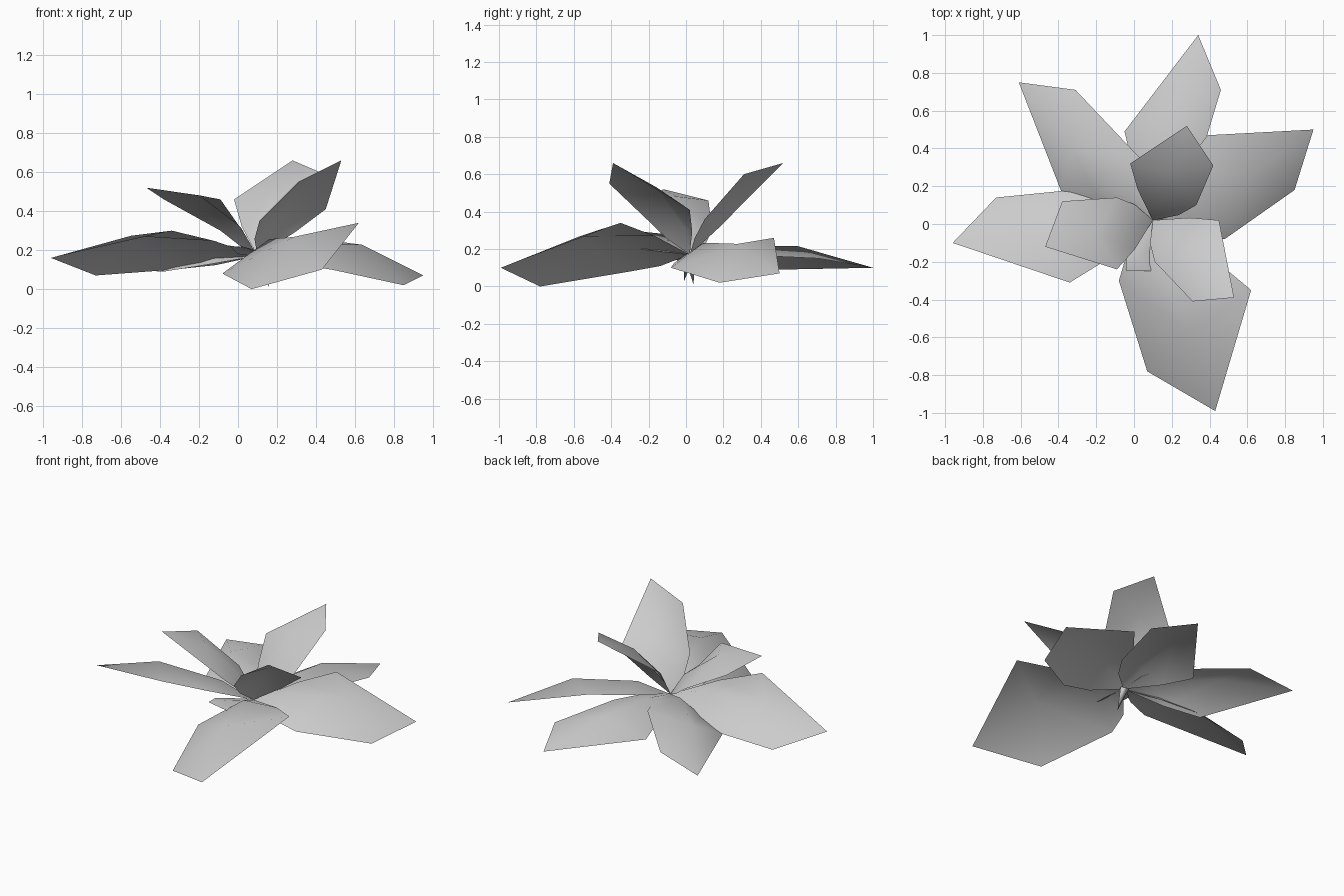
import bpy
import bmesh
from mathutils import Vector

cube = bpy.data.objects.get("Cube")
if cube:
    bpy.data.objects.remove(cube, do_unlink=True)

# One pale grey for the whole plant
grey = bpy.data.materials.new("pale_grey")
grey.use_nodes = True
colour = (0.6, 0.6, 0.6, 1.0)
grey.diffuse_color = colour
grey.node_tree.nodes["Principled BSDF"].inputs["Base Color"].default_value = colour

CROWN = Vector((0.10, 0.02, 0.17))


def make_object(name, points, faces):
    """Build a smooth shaded sheet from a few corner points."""
    bm = bmesh.new()
    verts = [bm.verts.new(p) for p in points]
    for face in faces:
        bm.faces.new([verts[i] for i in face]).smooth = True
    mesh = bpy.data.meshes.new(name)
    bm.to_mesh(mesh)
    bm.free()
    mesh.materials.append(grey)
    obj = bpy.data.objects.new(name, mesh)
    bpy.context.collection.objects.link(obj)
    return obj


def leaf(name, tip, shoulder, left, right):
    """Arched leaf: narrow at the crown, wide in the middle, slanted tip."""
    tip, shoulder, left, right = map(Vector, (tip, shoulder, left, right))
    middle = (left + right) / 2
    along = tip - middle
    arch = along.cross(left - right).normalized() * along.length * 0.15
    ridge = middle.lerp(tip, 0.33) + arch
    # Neck row halfway between the wide part and the crown
    neck_left = left.lerp(CROWN, 0.5) + (left - right) * 0.06
    neck_right = right.lerp(CROWN, 0.5) - (left - right) * 0.06
    neck_ridge = middle.lerp(CROWN, 0.5) + arch * 0.7
    points = [CROWN, neck_left, neck_ridge, neck_right,
              left, ridge, right, tip, shoulder]
    faces = [(0, 3, 2), (0, 2, 1), (1, 2, 5, 4), (2, 3, 6, 5),
             (4, 5, 7), (5, 8, 7), (5, 6, 8)]
    make_object(name, points, faces)


def root_spike(name, tip):
    """Thin three sided spike hanging from the crown."""
    around = [CROWN + Vector(d) for d in
              ((0.03, 0.01, 0), (-0.02, 0.03, 0), (-0.01, -0.03, 0))]
    make_object(name, around + [Vector(tip)],
                [(1, 0, 3), (2, 1, 3), (0, 2, 3)])


# Spreading outer leaves: tip, shoulder, left side, right side
leaf("outer_leaf_front", (.43, -.99, .10), (.07, -.78, 0),
     (.62, -.35, .34), (-.08, -.30, .08))
leaf("outer_leaf_left", (.95, .50, .07), (.85, .18, .02),
     (.39, .47, .26), (.48, -.08, .10))
leaf("outer_leaf_back", (.34, 1.0, .10), (.46, .71, .15),
     (-.05, .49, .09), (.33, .28, .17))
leaf("outer_leaf_back_right", (-.61, .75, .10), (-.31, .71, .16),
     (-.38, .16, .09), (.05, .33, .19))
leaf("outer_leaf_right", (-.96, -.10, .16), (-.73, .14, .07),
     (-.34, -.31, .30), (-.33, .18, .10))

# Raised inner leaves
leaf("inner_leaf_right", (-.47, -.12, .52), (-.38, .12, .46),
     (-.09, -.24, .46), (-.09, .14, .30))
leaf("inner_leaf_front", (.53, -.39, .66), (.31, -.41, .55),
     (.45, .02, .41), (.11, -.20, .35))
leaf("inner_leaf_back", (.28, .52, .66), (.42, .31, .60),
     (-.02, .32, .46), (.33, .10, .36))

# Small leaf and root spikes at the crown
leaf("small_leaf", (-.04, -.25, .22), (-.04, -.18, .22),
     (.09, -.25, .20), (0, -.05, .18))
root_spike("root_spike_long", (.16, .04, .01))
root_spike("root_spike_short", (.12, -.01, .03))
